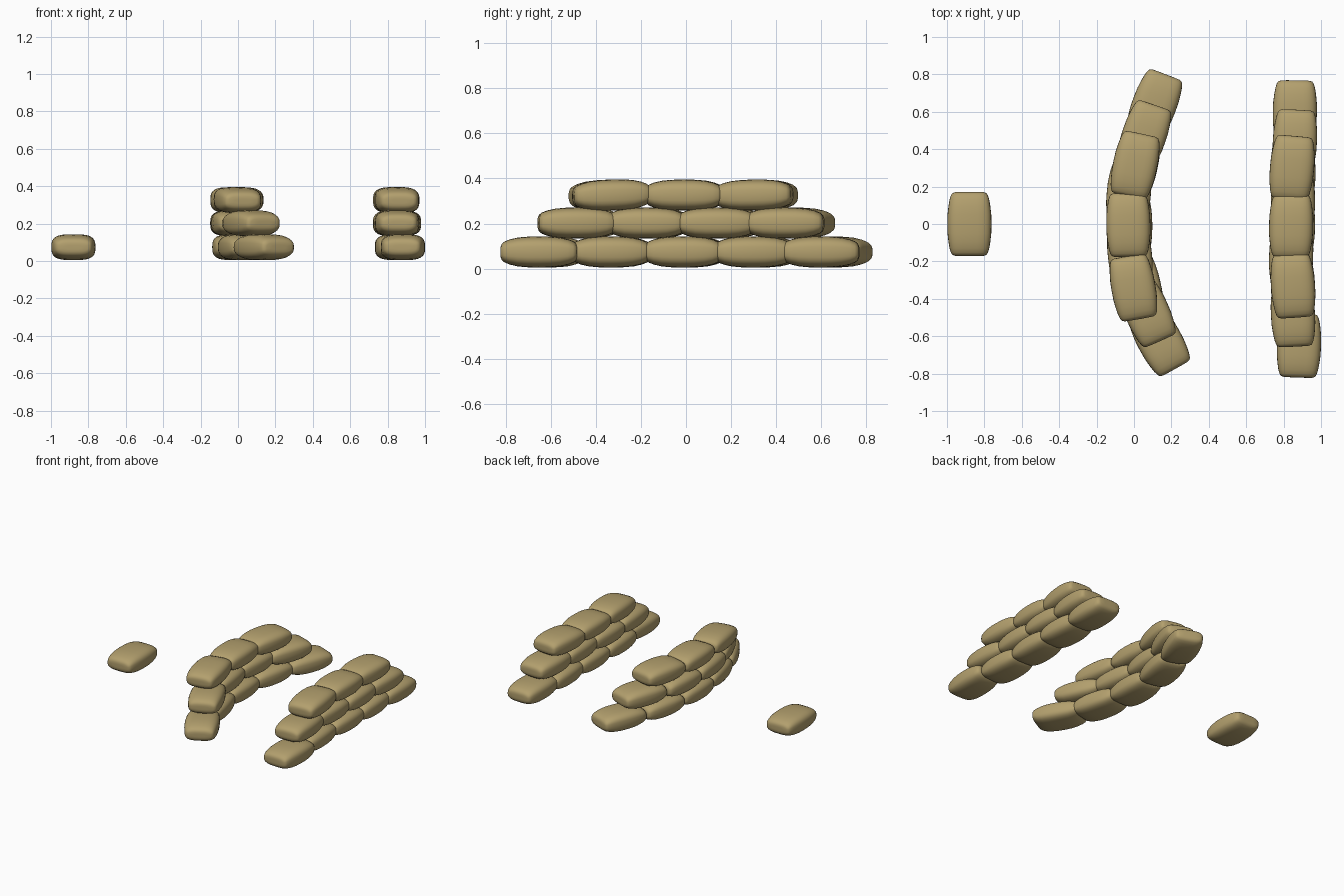
import bpy, bmesh, math
from mathutils import Matrix

if "Cube" in bpy.data.objects:
    bpy.data.objects.remove(bpy.data.objects["Cube"])

burlap = bpy.data.materials.new("tan burlap")
burlap.diffuse_color = (0.45, 0.35, 0.155, 1)
burlap.use_nodes = True
burlap.node_tree.nodes["Principled BSDF"].inputs["Base Color"].default_value = burlap.diffuse_color

# (y, half width, half height) from bag middle to its squared-off end
HALF = [(0.0, 0.118, 0.069), (0.05, 0.117, 0.068), (0.095, 0.112, 0.064),
        (0.13, 0.106, 0.056), (0.153, 0.099, 0.047), (0.165, 0.091, 0.037),
        (0.17, 0.076, 0.024), (0.171, 0.04, 0.012)]
STATIONS = [(-y, w, h) for y, w, h in reversed(HALF[1:])] + HALF
SIDES = 32


def spow(v, p):
    return math.copysign(abs(v) ** p, v)


# One stuffed bag: pillow-shaped loft of rounded-rectangle rings
bm = bmesh.new()
rings = []
for y, w, h in STATIONS:
    ring = []
    for i in range(SIDES):
        a = 2 * math.pi * i / SIDES
        ring.append(bm.verts.new((w * spow(math.cos(a), 0.6), y,
                                  h * spow(math.sin(a), 0.66))))
    rings.append(ring)
for r, s in zip(rings, rings[1:]):
    for i in range(SIDES):
        j = (i + 1) % SIDES
        bm.faces.new((r[i], r[j], s[j], s[i]))
bm.faces.new(rings[0])
bm.faces.new(rings[-1])
bmesh.ops.recalc_face_normals(bm, faces=bm.faces)
for f in bm.faces:
    f.smooth = True
bag_mesh = bpy.data.meshes.new("sandbag")
bm.to_mesh(bag_mesh)
bm.free()
bag_mesh.materials.append(burlap)


def bag(name, x, y, z, yaw=0, pitch=0):
    ob = bpy.data.objects.new(name, bag_mesh)
    ob.matrix_world = (Matrix.Translation((x, y, z))
                       @ Matrix.Rotation(math.radians(yaw), 4, 'Z')
                       @ Matrix.Rotation(math.radians(pitch), 4, 'X'))
    bpy.context.collection.objects.link(ob)


# Loose single bag
bag("single_sandbag", -0.88, 0, 0.074)

# Straight wall: (x, y, yaw, pitch) for each bag, course by course
STRAIGHT = [
    [(0.882, -0.65, -2, 0), (0.85, -0.335, 2, 0), (0.85, -0.012, -1, 0),
     (0.852, 0.297, 2, 0), (0.86, 0.597, -1, 0)],
    [(0.85, -0.485, 3, 0), (0.84, -0.175, -2, 0), (0.85, 0.135, 1, 0), (0.86, 0.44, -3, 0)],
    [(0.85, -0.33, 4, 2), (0.84, -0.01, -1, 0), (0.845, 0.3, -5, 1)],
]
HEIGHTS = [0.074, 0.202, 0.326]
for c, course in enumerate(STRAIGHT):
    for n, (x, y, yaw, pitch) in enumerate(course):
        bag(f"straight_wall_course{c + 1}_bag{n + 1}", x, y, HEIGHTS[c], yaw, pitch)

# Curved wall: bags follow a shallow arc, bending towards +x at both ends
CURVED = [
    [(0.138, -0.625, 29), (0.025, -0.33, 13), (-0.02, -0.01, 0),
     (0.01, 0.32, -12), (0.11, 0.64, -21)],
    [(0.07, -0.47, 24), (-0.022, -0.165, 6), (-0.028, 0.16, -5), (0.055, 0.475, -19)],
    [(-0.003, -0.34, 10), (-0.03, -0.005, 1), (0.006, 0.315, -12)],
]
for c, course in enumerate(CURVED):
    for n, (x, y, yaw) in enumerate(course):
        bag(f"curved_wall_course{c + 1}_bag{n + 1}", x, y, HEIGHTS[c], yaw,
            2 if c == 2 and n == 0 else 0)
